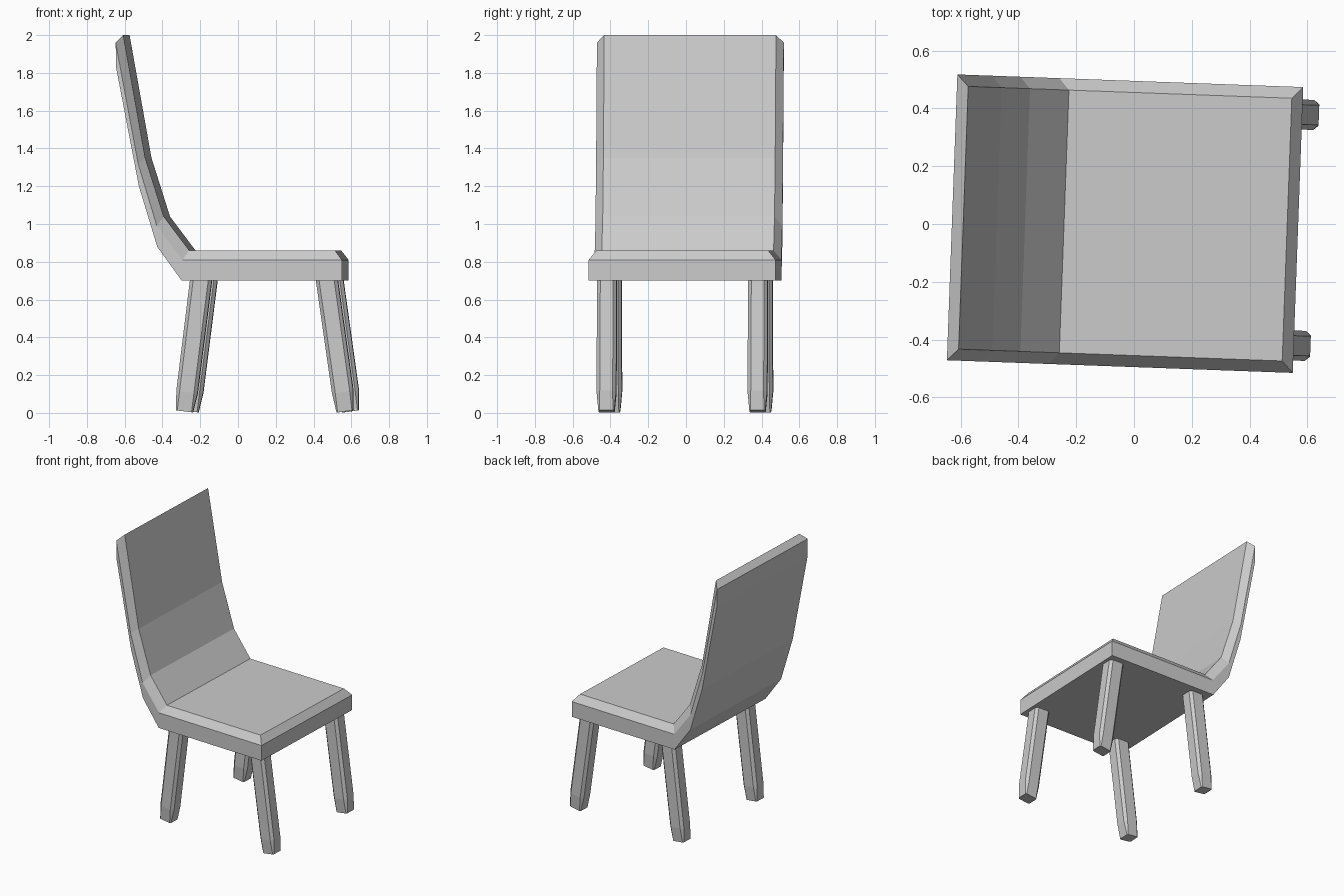
import bpy, bmesh
from mathutils import Matrix

if "Cube" in bpy.data.objects:
    bpy.data.objects.remove(bpy.data.objects["Cube"])

# the whole chair is turned slightly about z
TURN = Matrix.Rotation(-0.0366, 4, 'Z')


def loft(name, rings, cap):
    """Skin a series of closed rings; cap(faces) picks the end polygons."""
    bm = bmesh.new()
    loops = [[bm.verts.new(p) for p in ring] for ring in rings]
    n = len(loops[0])
    for a, b in zip(loops, loops[1:]):
        for i in range(n):
            j = (i + 1) % n
            bm.faces.new((a[i], a[j], b[j], b[i]))
    for loop in (loops[0], loops[-1]):
        for idx in cap:
            bm.faces.new([loop[i] for i in idx])
    bmesh.ops.recalc_face_normals(bm, faces=bm.faces)
    bm.transform(TURN)
    mesh = bpy.data.meshes.new(name)
    bm.to_mesh(mesh)
    bm.free()
    obj = bpy.data.objects.new(name, mesh)
    bpy.context.collection.objects.link(obj)


# seat and backrest: stations of (outer, bevel edge, inner) profile points (x, z)
W, INSET = 0.495, 0.04
stations = [
    ((0.568, 0.70), (0.568, 0.81), (0.530, 0.86)),
    ((-0.280, 0.70), (-0.277, 0.81), (-0.242, 0.86)),
    ((-0.410, 0.88), (-0.412, 0.99), (-0.377, 1.04)),
    ((-0.507, 1.20), (-0.511, 1.32), (-0.475, 1.35)),
    ((-0.628, 1.83), (-0.630, 1.96), (-0.591, 2.00)),
]
rings = []
for outer, edge, inner in stations:
    half = [(outer, W), (edge, W), (inner, W - INSET)]
    rings.append([(p[0], -w, p[1]) for p, w in half] +
                 [(p[0], w, p[1]) for p, w in reversed(half)])
loft("seat_and_backrest", rings, [(0, 1, 4, 5), (1, 2, 3, 4)])


# legs: chamfered square posts, splayed, with tapered feet
def section(x, y, z, hx, hy, c, tilt):
    pts = [(hx, c - hy), (hx, hy - c), (hx - c, hy), (c - hx, hy),
           (-hx, hy - c), (-hx, c - hy), (c - hx, -hy), (hx - c, -hy)]
    return [(x + dx, y + dy, z + tilt * dx) for dx, dy in pts]


def leg(name, y, top_x, knee_x, foot_x, tilt):
    loft(name, [section(top_x, y, 0.71, 0.058, 0.052, 0.018, 0),
                section(knee_x, y, 0.11, 0.056, 0.052, 0.018, tilt),
                section(foot_x, y, 0.008, 0.044, 0.042, 0.006, tilt)],
         [range(8)])


for side, y in (("near", -0.40), ("far", 0.40)):
    leg("front_leg_" + side, y, 0.485, 0.570, 0.582, 0.15)
    leg("rear_leg_" + side, y, -0.180, -0.255, -0.268, -0.12)
